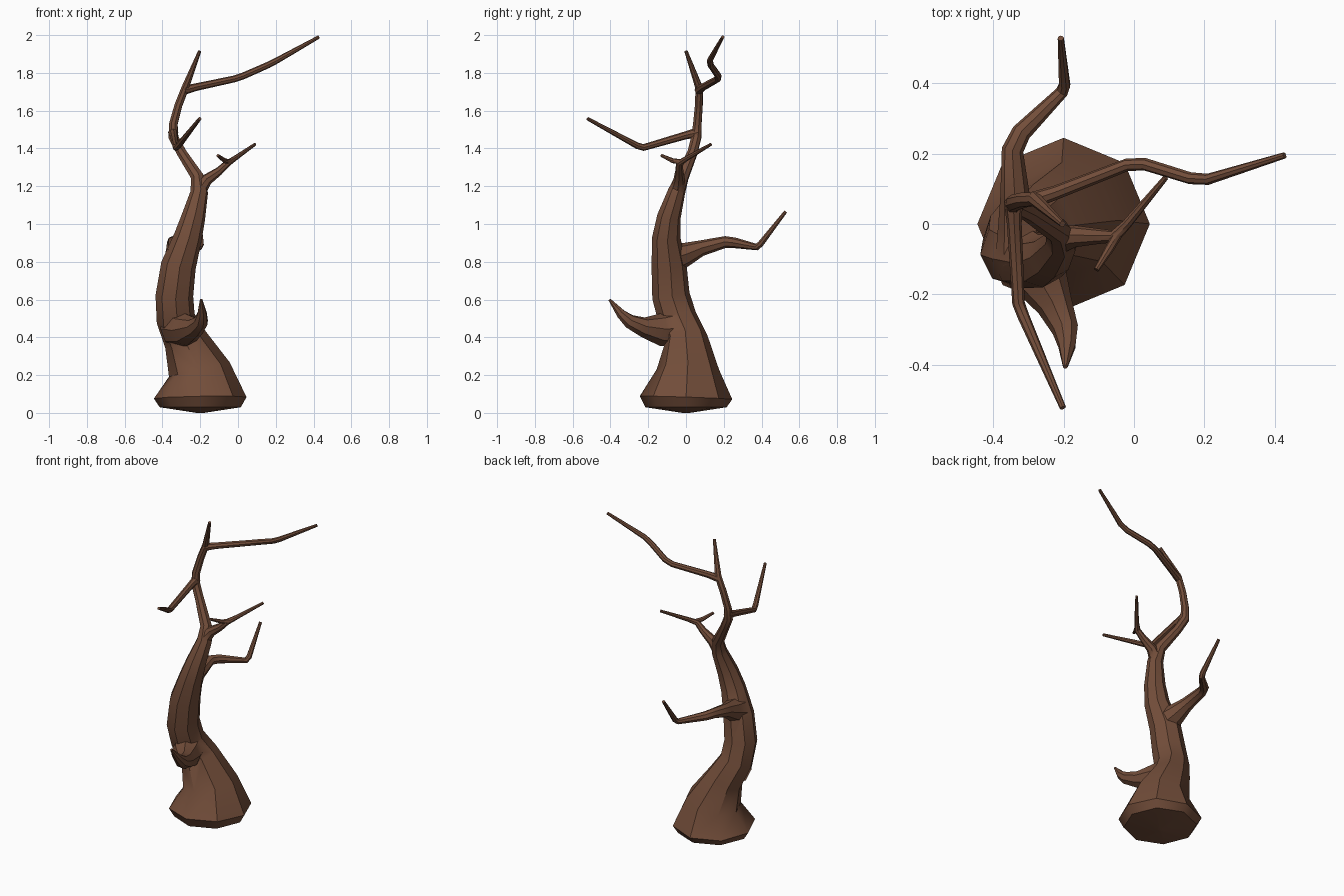
import bpy, bmesh, math
from mathutils import Vector

bark = bpy.data.materials.new("bark")
bark.diffuse_color = (0.17, 0.075, 0.042, 1)


def limb(name, pts, sides=8):
    """Sweep a tapering polygon along points given as (x, y, z, radius)."""
    P = [Vector(p[:3]) for p in pts]
    n = len(P)
    bm = bmesh.new()
    rings, u = [], None
    for i in range(n):
        a = (P[i] - P[i - 1]).normalized() if i else None
        b = (P[i + 1] - P[i]).normalized() if i < n - 1 else None
        t = ((a or b) + (b or a)).normalized()
        if u is None:
            u = Vector((1, 0, 0)) if abs(t.x) < 0.8 else Vector((0, 1, 0))
        u = (u - t * u.dot(t)).normalized()
        v = t.cross(u)
        ring = []
        for k in range(sides):
            ang = 2 * math.pi * k / sides
            ring.append(bm.verts.new(P[i] + (u * math.cos(ang) + v * math.sin(ang)) * pts[i][3]))
        rings.append(ring)
    for r, s in zip(rings, rings[1:]):
        for k in range(sides):
            j = (k + 1) % sides
            bm.faces.new((r[k], r[j], s[j], s[k]))
    bm.faces.new(rings[0][::-1])
    bm.faces.new(rings[-1])
    bmesh.ops.recalc_face_normals(bm, faces=bm.faces)
    me = bpy.data.meshes.new(name)
    bm.to_mesh(me)
    bm.free()
    me.materials.append(bark)
    ob = bpy.data.objects.new(name, me)
    bpy.context.collection.objects.link(ob)
    return ob


# Trunk with flared foot, continuing into the curved leader at the top
tree = limb("tree", [
    (-0.20, 0, 0.0, 0.02), (-0.20, 0, 0.03, 0.215), (-0.20, 0, 0.08, 0.245),
    (-0.205, 0.01, 0.23, 0.165), (-0.28, 0.0, 0.39, 0.115),
    (-0.33, -0.045, 0.50, 0.103), (-0.337, -0.08, 0.62, 0.10),
    (-0.315, -0.09, 0.78, 0.093), (-0.265, -0.105, 0.93, 0.075),
    (-0.235, -0.09, 1.04, 0.063), (-0.205, -0.05, 1.17, 0.047),
    (-0.215, -0.02, 1.25, 0.036), (-0.30, 0.035, 1.38, 0.028),
    (-0.342, 0.055, 1.46, 0.028), (-0.342, 0.06, 1.53, 0.024),
    (-0.315, 0.068, 1.63, 0.022), (-0.28, 0.07, 1.72, 0.021),
    (-0.203, 0.0, 1.915, 0.009)])

branches = {
    # low hooked stub at the front
    "front_stub": [(-0.32, -0.04, 0.45, 0.10), (-0.275, -0.14, 0.44, 0.085),
                   (-0.225, -0.23, 0.455, 0.052), (-0.195, -0.30, 0.485, 0.038),
                   (-0.19, -0.345, 0.525, 0.026), (-0.195, -0.405, 0.60, 0.007)],
    # bent branch at the back
    "back_branch": [(-0.31, -0.09, 0.81, 0.085), (-0.325, 0.0, 0.84, 0.062),
                    (-0.338, 0.08, 0.872, 0.042), (-0.345, 0.21, 0.905, 0.031),
                    (-0.32, 0.26, 0.90, 0.028), (-0.205, 0.375, 0.878, 0.018),
                    (-0.197, 0.395, 0.895, 0.017), (-0.208, 0.528, 1.066, 0.009)],
    # small fork on the right, with its cross twig
    "right_fork": [(-0.205, -0.045, 1.18, 0.04), (-0.165, -0.035, 1.235, 0.031),
                   (-0.10, -0.035, 1.28, 0.022), (-0.055, -0.035, 1.322, 0.018),
                   (-0.02, 0.0, 1.345, 0.014), (0.09, 0.132, 1.422, 0.008)],
    "fork_twig": [(-0.04, -0.02, 1.328, 0.014), (-0.07, -0.07, 1.335, 0.013),
                  (-0.107, -0.13, 1.363, 0.008)],
    # long front branch
    "upper_front_branch": [(-0.343, 0.065, 1.485, 0.027), (-0.34, 0.0, 1.47, 0.021),
                           (-0.328, -0.225, 1.405, 0.018), (-0.315, -0.26, 1.415, 0.017),
                           (-0.202, -0.522, 1.558, 0.009)],
    # long right branch near the top
    "upper_right_branch": [(-0.285, 0.068, 1.708, 0.024), (-0.22, 0.09, 1.725, 0.02),
                           (-0.02, 0.168, 1.768, 0.018), (0.03, 0.17, 1.785, 0.018),
                           (0.16, 0.13, 1.842, 0.017), (0.21, 0.127, 1.868, 0.016),
                           (0.428, 0.195, 1.99, 0.009)],
}

# Fuse every branch into the trunk
bpy.context.view_layer.objects.active = tree
for name, pts in branches.items():
    b = limb(name, pts)
    m = tree.modifiers.new(name, 'BOOLEAN')
    m.operation = 'UNION'
    m.solver = 'EXACT'
    m.object = b
    bpy.ops.object.modifier_apply(modifier=m.name)
    bpy.data.objects.remove(b)

tree.select_set(True)
bpy.ops.object.shade_smooth_by_angle(angle=math.radians(40))
